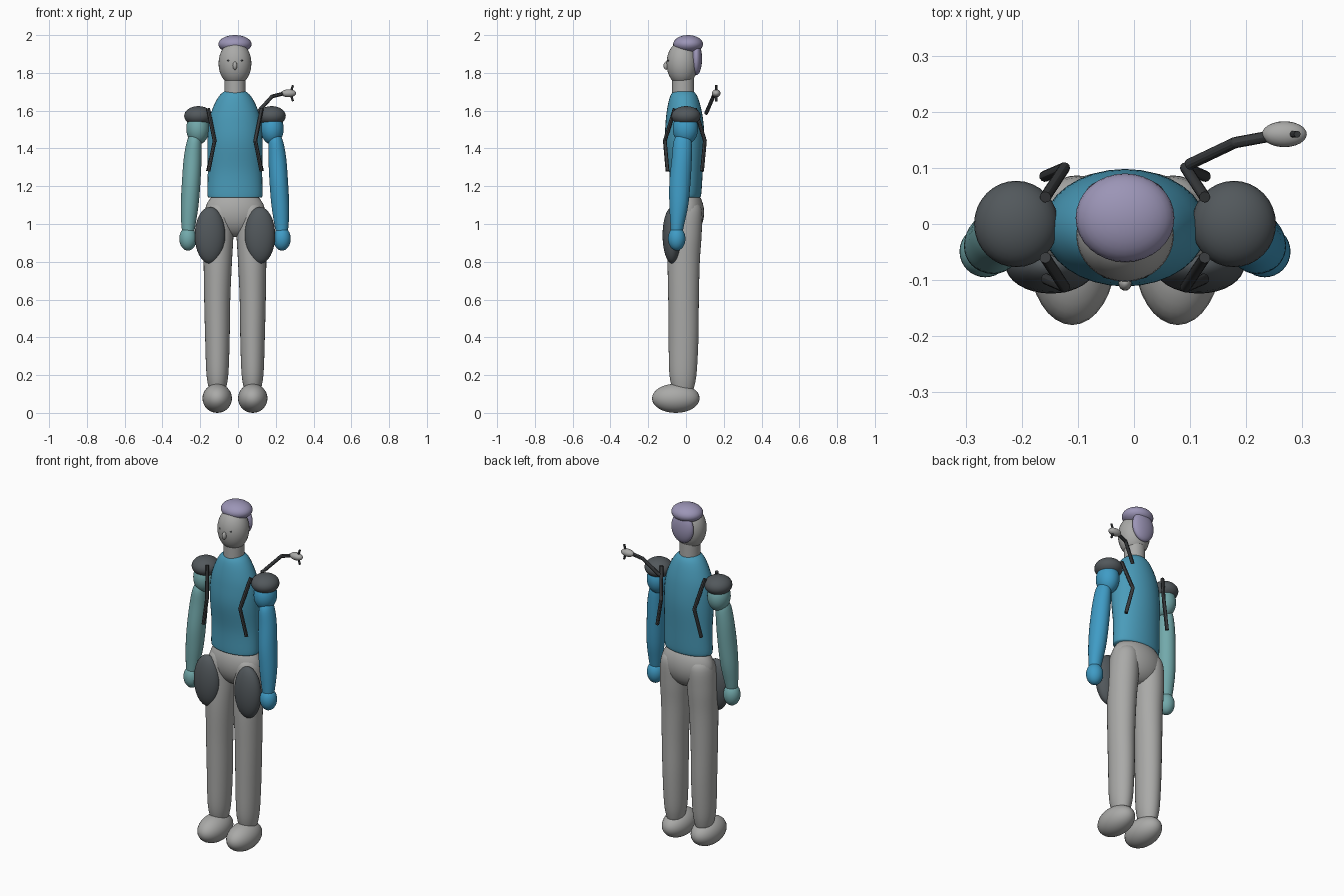
import bpy, bmesh, math
from mathutils import Vector

cube = bpy.data.objects.get("Cube")
if cube:
    bpy.data.objects.remove(cube, do_unlink=True)

CX = -0.016  # the body's own mirror plane


def material(name, r, g, b):
    m = bpy.data.materials.new(name)
    m.diffuse_color = (r, g, b, 1)
    m.use_nodes = True
    m.node_tree.nodes["Principled BSDF"].inputs["Base Color"].default_value = (r, g, b, 1)
    return m


GREY = material("light grey", 0.40, 0.40, 0.39)
DARK = material("slate grey", 0.085, 0.098, 0.107)
BLACK = material("charcoal", 0.04, 0.043, 0.046)
BLUE = material("suit blue", 0.068, 0.33, 0.49)
SLEEVE = material("sleeve blue", 0.05, 0.33, 0.56)
TEAL = material("teal", 0.17, 0.40, 0.41)
LILAC = material("lilac", 0.33, 0.30, 0.47)


def finish(bm, name, mat):
    bmesh.ops.recalc_face_normals(bm, faces=bm.faces)
    for f in bm.faces:
        f.smooth = True
    me = bpy.data.meshes.new(name)
    bm.to_mesh(me)
    bm.free()
    me.materials.append(mat)
    ob = bpy.data.objects.new(name, me)
    bpy.context.collection.objects.link(ob)
    return ob


def ellipsoid(name, mat, centre, radii, seg=32):
    bm = bmesh.new()
    bmesh.ops.create_uvsphere(bm, u_segments=seg, v_segments=seg // 2, radius=1)
    bmesh.ops.scale(bm, vec=radii, verts=bm.verts)
    bmesh.ops.translate(bm, vec=centre, verts=bm.verts)
    return finish(bm, name, mat)


def smooth_rings(rings, steps=5):
    """Catmull-Rom through rings of (x, y, z, rx, ry)."""
    out = []
    for i in range(len(rings) - 1):
        a, b = rings[max(i - 1, 0)], rings[i]
        c, d = rings[i + 1], rings[min(i + 2, len(rings) - 1)]
        for k in range(steps):
            t = k / steps
            out.append([q + t / 2 * (r - p + t * (2 * p - 5 * q + 4 * r - s + t * (3 * (q - r) + s - p)))
                        for p, q, r, s in zip(a, b, c, d)])
    return out + [list(rings[-1])]


def loft(name, mat, rings, seg=32):
    """Organic body part from stacked elliptical sections."""
    bm = bmesh.new()
    loops = []
    for x, y, z, rx, ry in smooth_rings(rings):
        loops.append([bm.verts.new((x + rx * math.cos(math.tau * i / seg),
                                    y + ry * math.sin(math.tau * i / seg), z)) for i in range(seg)])
    for a, b in zip(loops, loops[1:]):
        for i in range(seg):
            j = (i + 1) % seg
            bm.faces.new((a[i], a[j], b[j], b[i]))
    bm.faces.new(loops[0])
    bm.faces.new(loops[-1])
    return finish(bm, name, mat)


def rod(name, mat, points, radius):
    """Round bar along straight segments with ball joints."""
    bm = bmesh.new()
    pts = [Vector(p) for p in points]
    for a, b in zip(pts, pts[1:]):
        made = bmesh.ops.create_cone(bm, cap_ends=True, segments=12, radius1=radius,
                                     radius2=radius, depth=(b - a).length)["verts"]
        bmesh.ops.rotate(bm, matrix=(b - a).to_track_quat('Z', 'Y').to_matrix(), verts=made)
        bmesh.ops.translate(bm, vec=(a + b) / 2, verts=made)
    for p in pts[1:-1]:
        made = bmesh.ops.create_uvsphere(bm, u_segments=12, v_segments=8, radius=radius)["verts"]
        bmesh.ops.translate(bm, vec=p, verts=made)
    ob = finish(bm, name, mat)
    bpy.context.view_layer.objects.active = ob
    ob.select_set(True)
    bpy.ops.object.shade_smooth_by_angle()
    ob.select_set(False)


# Head, hair and face
ellipsoid("head", GREY, (CX, -0.02, 1.85), (0.087, 0.083, 0.118))
ellipsoid("hair_cap", LILAC, (CX, 0.011, 1.952), (0.088, 0.079, 0.048))
ellipsoid("hair_back", LILAC, (CX, 0.055, 1.875), (0.07, 0.03, 0.087))
ellipsoid("nose", GREY, (CX, -0.105, 1.838), (0.012, 0.014, 0.022), 16)
loft("neck", GREY, [(CX, -0.015, z, 0.056, 0.058) for z in (1.66, 1.72, 1.78)])

# Torso and pelvis
loft("torso", BLUE, [(CX, -0.005, 1.14, 0.140, 0.078), (CX, -0.002, 1.16, 0.146, 0.083),
                     (CX, 0, 1.28, 0.144, 0.089), (CX, -0.006, 1.43, 0.146, 0.104),
                     (CX, -0.008, 1.54, 0.139, 0.100), (CX, -0.01, 1.62, 0.115, 0.088),
                     (CX, -0.012, 1.68, 0.082, 0.070), (CX, -0.014, 1.71, 0.045, 0.045)])
ellipsoid("pelvis", GREY, (CX, 0.004, 1.06), (0.160, 0.092, 0.130))

# Paired parts
for side, s, sleeve in (("left", 1, SLEEVE), ("right", -1, TEAL)):
    def at(u, y, z):
        return (CX + s * u, y, z)

    ellipsoid(side + "_eye", BLACK, at(0.031, -0.091, 1.866), (0.011, 0.006, 0.007), 16)

    # Arm with shoulder guard
    ellipsoid(side + "_shoulder_guard", DARK, at(0.194, 0, 1.572), (0.075, 0.077, 0.052))
    ellipsoid(side + "_shoulder", sleeve, at(0.197, -0.003, 1.505), (0.061, 0.067, 0.085))
    loft(side + "_arm", sleeve, [at(0.214, -0.015, 1.48) + (0.020, 0.025),
                                 at(0.216, -0.018, 1.44) + (0.038, 0.047),
                                 at(0.224, -0.022, 1.35) + (0.047, 0.053),
                                 at(0.232, -0.032, 1.22) + (0.049, 0.056),
                                 at(0.240, -0.038, 1.10) + (0.047, 0.050),
                                 at(0.246, -0.046, 1.00) + (0.038, 0.037),
                                 at(0.248, -0.050, 0.95) + (0.030, 0.030)])
    ellipsoid(side + "_hand", sleeve, at(0.249, -0.049, 0.922), (0.046, 0.046, 0.063))

    # Leg, foot and thigh pad
    loft(side + "_leg", GREY, [at(0.075, 0.005, 1.13) + (0.030, 0.035),
                               at(0.083, 0.003, 1.08) + (0.072, 0.080),
                               at(0.088, -0.003, 0.95) + (0.080, 0.086),
                               at(0.091, -0.012, 0.80) + (0.075, 0.085),
                               at(0.094, -0.013, 0.60) + (0.069, 0.081),
                               at(0.093, -0.013, 0.40) + (0.065, 0.079),
                               at(0.093, -0.016, 0.22) + (0.059, 0.073),
                               at(0.093, -0.016, 0.14) + (0.048, 0.060),
                               at(0.093, -0.016, 0.10) + (0.035, 0.045)])
    ellipsoid(side + "_foot", GREY, at(0.094, -0.054, 0.077), (0.078, 0.126, 0.077))
    ellipsoid(side + "_thigh_pad", DARK, at(0.132, -0.073, 0.94), (0.081, 0.051, 0.150))

    # Harness straps
    rod(side + "_front_strap", BLACK, [at(0.142, -0.06, 1.61), at(0.108, -0.112, 1.44),
                                       at(0.140, -0.098, 1.28)], 0.01)
    rod(side + "_back_strap", BLACK, [at(0.142, 0.048, 1.61), at(0.108, 0.100, 1.44),
                                      at(0.143, 0.085, 1.28)], 0.01)

# Shoulder-mounted boom with a pod and prongs
rod("boom", BLACK, [(0.098, 0.106, 1.585), (0.180, 0.145, 1.675), (0.245, 0.157, 1.692)], 0.01)
ellipsoid("boom_pod", GREY, (0.268, 0.16, 1.692), (0.040, 0.023, 0.021), 24)
for name, tip in (("upper_prong", 1.735), ("lower_prong", 1.65)):
    rod(name, BLACK, [(0.278, 0.16, 1.692), (0.291, 0.16, tip)], 0.006)
